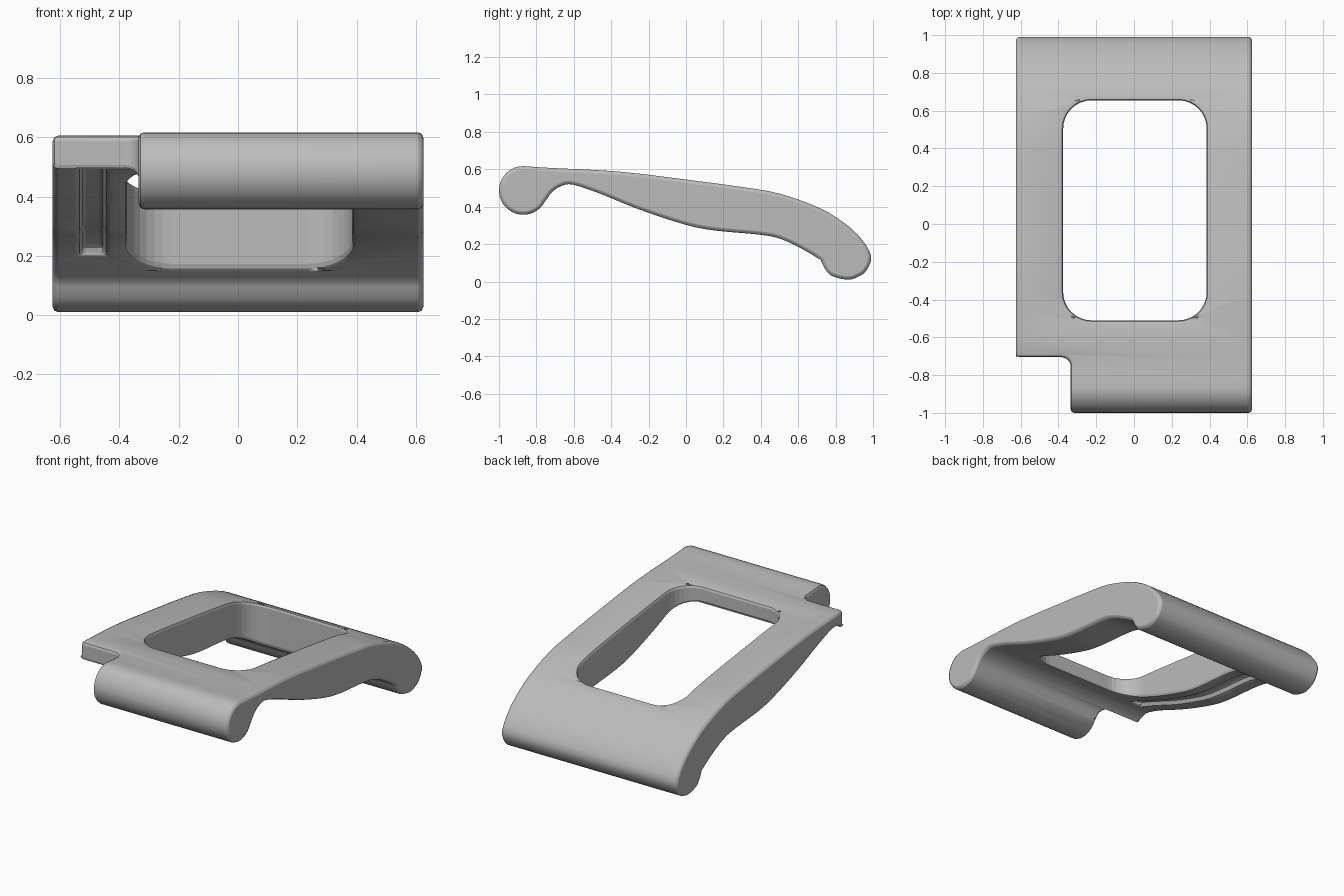
import bpy, bmesh, math
from mathutils import Vector

if "Cube" in bpy.data.objects:
    bpy.data.objects.remove(bpy.data.objects["Cube"])

grey = bpy.data.materials.new("light grey")
grey.use_nodes = True
grey.diffuse_color = (0.5, 0.5, 0.5, 1)
grey.node_tree.nodes["Principled BSDF"].inputs["Base Color"].default_value = (0.5, 0.5, 0.5, 1)


def smooth(points, steps=3):
    """Catmull-Rom curve through open points."""
    p = [Vector(q) for q in points]
    p = [2 * p[0] - p[1]] + p + [2 * p[-1] - p[-2]]
    out = []
    for a, b, c, d in zip(p, p[1:], p[2:], p[3:]):
        for i in range(steps):
            t = i / steps
            out.append(0.5 * (2 * b + (c - a) * t + (2 * a - 5 * b + 4 * c - d) * t * t
                              + (3 * b - a - 3 * c + d) * t ** 3))
    return out + [p[-2]]


def arc(cx, cy, r, start, end, n):
    return [Vector((cx + r * math.cos(math.radians(start + (end - start) * i / n)),
                    cy + r * math.sin(math.radians(start + (end - start) * i / n))))
            for i in range(n + 1)]


def prism(name, outline, low, high, axis):
    """Extrude a closed 2D outline along x or z."""
    bm = bmesh.new()
    place = (lambda p, h: (h, p[0], p[1])) if axis == "x" else (lambda p, h: (p[0], p[1], h))
    face = bm.faces.new([bm.verts.new(place(p, low)) for p in outline])
    ext = bmesh.ops.extrude_face_region(bm, geom=[face])["geom"]
    shift = Vector(place((0, 0), high - low))
    bmesh.ops.translate(bm, vec=shift, verts=[v for v in ext if isinstance(v, bmesh.types.BMVert)])
    bmesh.ops.recalc_face_normals(bm, faces=bm.faces[:])
    mesh = bpy.data.meshes.new(name)
    bm.to_mesh(mesh)
    bm.free()
    mesh.materials.append(grey)
    obj = bpy.data.objects.new(name, mesh)
    bpy.context.collection.objects.link(obj)
    return obj


# Side profile: front roll, arched top, rear roll, hollow underside
top = smooth([(-0.87, 0.617), (-0.72, 0.607), (-0.36, 0.588), (0, 0.545), (0.3, 0.505),
              (0.5, 0.47), (0.71, 0.395), (0.85, 0.31), (0.94, 0.225), (0.99, 0.135),
              (0.965, 0.06), (0.92, 0.025), (0.86, 0.01), (0.78, 0.03), (0.745, 0.065), (0.72, 0.115)])
under = smooth([(0.72, 0.115), (0.62, 0.175), (0.5, 0.23), (0.38, 0.252), (0.16, 0.272),
                (0, 0.303), (-0.25, 0.385), (-0.46, 0.47), (-0.6, 0.517), (-0.66, 0.513),
                (-0.715, 0.48), (-0.75, 0.43)])
front_roll = arc(-0.87, 0.487, 0.13, -27, -269, 24)
body = prism("pedal_frame", top[:-1] + under[:-1] + front_roll[:-1], -0.625, 0.625, "x")

# Rounded window through the middle
r = 0.15
window = []
for cx, cy, a in ((0.385 - r, 0.655 - r, 0), (-0.375 + r, 0.655 - r, 90),
                  (-0.375 + r, -0.51 + r, 180), (0.385 - r, -0.51 + r, 270)):
    window += arc(cx, cy, r, a, a + 90, 8)
cutters = [prism("window_cutter", window, -0.5, 1.2, "z")]

# Corner notch at the front
notch = [(-0.9, -0.705)] + arc(-0.385, -0.755, 0.05, 90, 0, 6) + [(-0.335, -1.2), (-0.9, -1.2)]
cutters.append(prism("notch_cutter", notch, -0.5, 1.2, "z"))

# Shallow groove under one side rail
rail = [p for p in under if -0.6 < p.x < 0.6]
groove = [p + Vector((0, 0.035)) for p in rail] + [p - Vector((0, 0.1)) for p in reversed(rail)]
cutters.append(prism("groove_cutter", groove, -0.53, -0.45, "x"))

for cutter in cutters:
    cutter.hide_render = True
    cutter.hide_viewport = True
    cut = body.modifiers.new(cutter.name, "BOOLEAN")
    cut.operation = "DIFFERENCE"
    cut.solver = "EXACT"
    cut.object = cutter

# Softened edges
bevel = body.modifiers.new("soft_edges", "BEVEL")
bevel.width = 0.018
bevel.segments = 2
bevel.limit_method = "ANGLE"
bevel.angle_limit = math.radians(50)
bevel.use_clamp_overlap = False

bpy.ops.object.select_all(action="DESELECT")
body.select_set(True)
bpy.context.view_layer.objects.active = body
bpy.ops.object.shade_smooth_by_angle(angle=math.radians(35))
